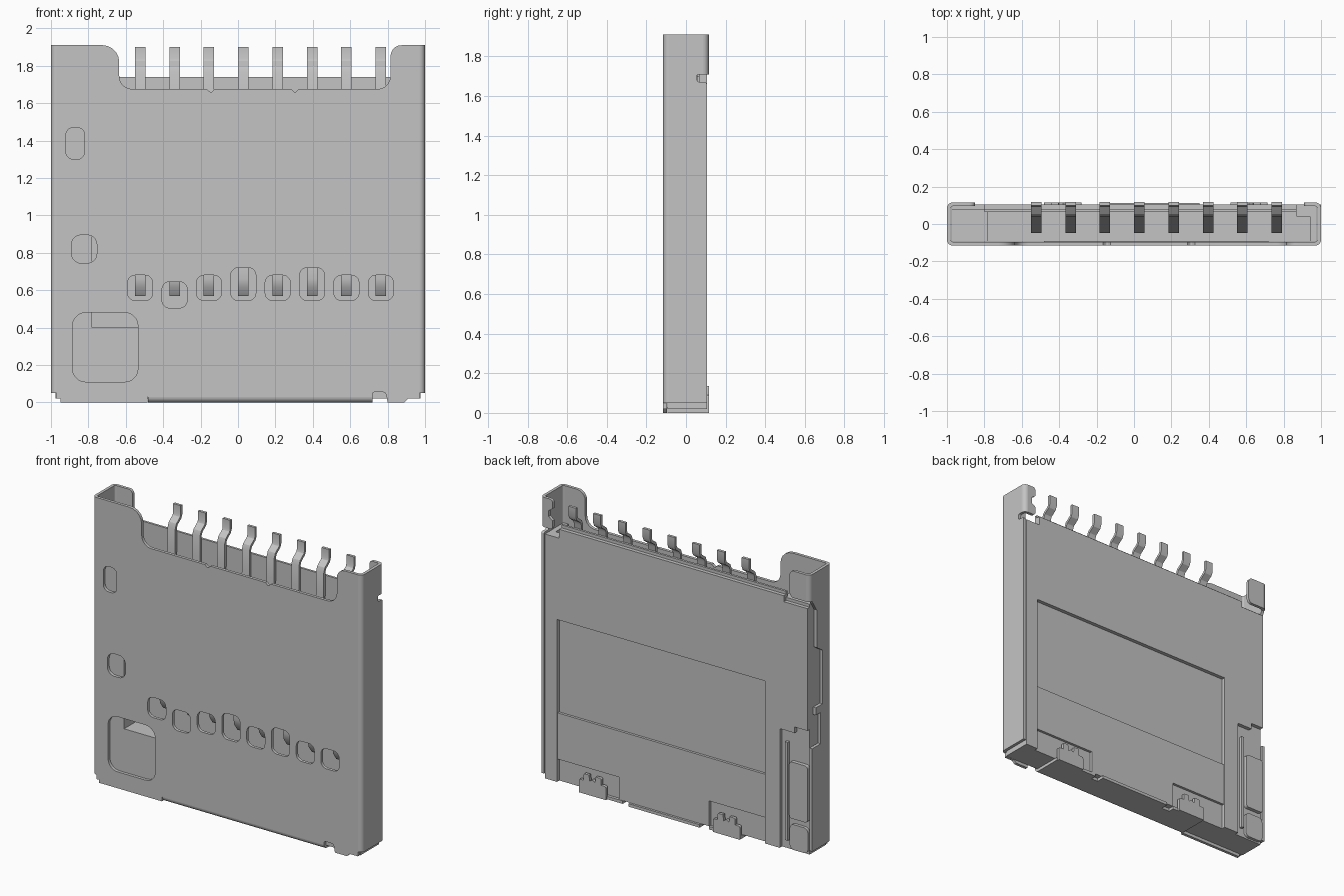
import bpy, bmesh
from math import pi, cos, sin, tan, radians
from mathutils import Vector, Matrix

cube = bpy.data.objects.get("Cube")
if cube:
    bpy.data.objects.remove(cube)

metal = bpy.data.materials.new("light_grey")
metal.use_nodes = True
grey = (0.55, 0.55, 0.55, 1)
metal.diffuse_color = grey
metal.node_tree.nodes["Principled BSDF"].inputs["Base Color"].default_value = grey

parts = []
T = 0.02      # sheet thickness
R = 0.03      # sheet bend radius
TOP = 1.91    # overall height
F = 0.115     # half depth

# Local drawing plane to world, by extrusion axis
AXES = {
    "X": Matrix(((0, 0, 1), (1, 0, 0), (0, 1, 0))),
    "Y": Matrix(((1, 0, 0), (0, 0, -1), (0, 1, 0))),
    "Z": Matrix.Identity(3),
}


def fillet(points, steps=5):
    """Outline from (u, v) or (u, v, radius) corners."""
    out = []
    for i, p in enumerate(points):
        c = Vector(p[:2])
        if len(p) < 3:
            out.append(c)
            continue
        a = (Vector(points[i - 1][:2]) - c).normalized()
        b = (Vector(points[(i + 1) % len(points)][:2]) - c).normalized()
        half = a.angle(b) / 2
        start, end = c + a * p[2] / tan(half), c + b * p[2] / tan(half)
        centre = c + (a + b).normalized() * p[2] / sin(half)
        u, v = start - centre, end - centre
        sweep = u.angle(v)
        for k in range(steps + 1):
            t = k / steps
            out.append(centre + (u * sin((1 - t) * sweep) + v * sin(t * sweep)) / sin(sweep))
    return out


def rect(u0, u1, v0, v1, r=0):
    corners = [(u0, v0), (u1, v0), (u1, v1), (u0, v1)]
    return [c + (r,) for c in corners] if r else corners


def slab(name, loops, lo, hi, axis="Y"):
    """Extrude an outline (first loop) with holes (other loops) from lo to hi."""
    cu = bpy.data.curves.new(name, "CURVE")
    cu.dimensions, cu.fill_mode, cu.extrude = "2D", "BOTH", (hi - lo) / 2
    for loop in loops:
        pts = fillet(loop)
        sp = cu.splines.new("POLY")
        sp.points.add(len(pts) - 1)
        for q, p in zip(sp.points, pts):
            q.co = (p.x, p.y, 0, 1)
        sp.use_cyclic_u = True
    temp = bpy.data.objects.new(name + "_outline", cu)
    bpy.context.scene.collection.objects.link(temp)
    dg = bpy.context.evaluated_depsgraph_get()
    me = bpy.data.meshes.new_from_object(temp.evaluated_get(dg))
    bpy.data.objects.remove(temp)
    mid = (lo + hi) / 2
    shift = Matrix.Translation((0, 0, -mid if axis == "Y" else mid))
    me.transform(AXES[axis].to_4x4() @ shift)
    bm = bmesh.new()
    bm.from_mesh(me)
    bmesh.ops.remove_doubles(bm, verts=bm.verts, dist=1e-5)
    bmesh.ops.recalc_face_normals(bm, faces=bm.faces)
    bm.to_mesh(me)
    bm.free()
    me.materials.clear()
    me.materials.append(metal)
    ob = bpy.data.objects.new(name, me)
    bpy.context.scene.collection.objects.link(ob)
    parts.append(ob)


def bend(name, u, v, start, lo, hi, axis):
    """Quarter-round sheet bend centred on (u, v)."""
    angles = [start + pi / 2 * k / 6 for k in range(7)]
    ring = [(u + R * cos(a), v + R * sin(a)) for a in angles]
    ring += [(u + (R - T) * cos(a), v + (R - T) * sin(a)) for a in reversed(angles)]
    slab(name, [ring], lo, hi, axis)


def ribbon(path, width):
    """Closed outline of a strip that follows a path."""
    pts = [Vector(p) for p in path]
    left, right = [], []
    for i, p in enumerate(pts):
        d = (pts[min(i + 1, len(pts) - 1)] - pts[max(i - 1, 0)]).normalized()
        n = Vector((-d.y, d.x)) * width / 2
        left.append(tuple(p + n))
        right.append(tuple(p - n))
    return left + right[::-1]


# Front cover with raised shoulders, bottom lugs and windows
pitch = 0.1838
columns = [-0.523 + pitch * i for i in range(8)]
cover = [
    (-1 + R, 0.02), (-0.95, 0.02), (-0.95, 0), (-0.485, 0), (-0.485, R), (0.72, R),
    (0.72, 0.055, 0.01), (0.79, 0.055, 0.02), (0.80, 0), (0.89, 0), (0.91, 0.02), (1 - R, 0.02),
    (1 - R, TOP), (0.815, TOP, 0.06), (0.815, 1.675, 0.07),
    (0.325, 1.675), (0.305, 1.655, 0.01), (0.285, 1.675),
    (-0.125, 1.675), (-0.145, 1.655, 0.01), (-0.165, 1.675),
    (-0.635, 1.675, 0.07), (-0.635, TOP, 0.09), (-1 + R, TOP),
]
windows = [rect(-0.92, -0.82, 1.30, 1.47, 0.04), rect(-0.89, -0.755, 0.745, 0.895, 0.05),
           rect(-0.885, -0.535, 0.11, 0.48, 0.07)]
for i, x in enumerate(columns):
    low = 0.505 if i == 1 else 0.545
    high = 0.645 if i == 1 else 0.72 if i in (3, 5) else 0.68
    windows.append(rect(x - 0.067, x + 0.067, low, high, 0.04))
slab("front_cover", [cover] + windows, -F, -F + T)

# Side walls and their bends
bend("left_front_bend", 1 - R, -F + R, -pi / 2, 0.05, TOP, "Z")
bend("right_front_bend", -1 + R, -F + R, pi, 0.05, TOP, "Z")
left_wall = [(-F + R, 0.05), (0.105, 0.05), (0.105, 1.67, 0.01), (0.055, 1.67, 0.015),
             (0.055, 1.71, 0.01), (F - R, 1.71), (F - R, TOP), (-F + R, TOP)]
slab("left_wall", [left_wall], 1 - T, 1, "X")
right_wall = [(-F + R, 0.05), (0.09, 0.05), (0.09, 0.74), (0.0, 0.74), (0.0, 0.95), (0.05, 0.95),
              (0.05, 1.0), (-0.02, 1.0), (-0.02, 1.36), (0.04, 1.40), (0.04, 1.65),
              (F - R, 1.72), (F - R, TOP), (-F + R, TOP)]
slab("right_wall", [right_wall], -1, -1 + T, "X")

# Top corner tabs folded over the back
bend("left_back_bend", 1 - R, F - R, 0, 1.71, TOP, "Z")
bend("right_back_bend", -1 + R, F - R, pi / 2, 1.73, TOP, "Z")
hook = [(1 - R, 1.71), (1 - R, TOP), (0.91, TOP, 0.02), (0.91, 1.85), (0.94, 1.83),
        (0.94, 1.79), (0.91, 1.77), (0.91, 1.71, 0.02)]
slab("left_back_tab", [hook], F - T, F)
slab("right_back_tab", [[(-1 + R, 1.73), (-0.85, 1.73, 0.03), (-0.85, TOP, 0.03), (-1 + R, TOP)]],
     F - T, F)

# Bottom flange with locking tabs
bend("bottom_bend", -F + R, R, pi, -0.48, 0.72, "X")
flange = [(-0.48, -F + R), (0.72, -F + R), (0.72, 0.1), (0.40, 0.1), (0.40, 0.06), (0.35, 0.06),
          (0.35, 0.112), (-0.18, 0.112), (-0.18, 0.06), (-0.24, 0.06), (-0.24, 0.1), (-0.48, 0.1)]
slab("bottom_flange", [flange], 0, T, "Z")
for side, x in (("left", 0.615), ("right", -0.38)):
    shape = [(-0.1, 0), (0.1, 0), (0.1, 0.09, 0.01), (0.065, 0.09), (0.065, 0.135, 0.01),
             (0.025, 0.135), (0.02, 0.095), (0, 0.11), (-0.02, 0.095), (-0.025, 0.135),
             (-0.065, 0.135, 0.01), (-0.065, 0.09), (-0.1, 0.09, 0.01)]
    slab(side + "_lock_tab", [[(x + p[0],) + p[1:] for p in shape]], F - T, F)

# Housing: back wall, raised back frame, stepped lower panel
W = 0.975
slab("housing_back", [[(-W, T), (W, T), (W, 1.66), (0.87, 1.66), (0.87, 1.74), (-0.80, 1.74),
                       (-0.80, 1.70), (-W, 1.70)]], 0.065, 0.08)
frame = [(W, T), (W, 1.66), (0.87, 1.66), (0.87, 1.72), (-0.80, 1.72), (-0.80, 1.68), (-W, 1.68),
         (-W, 0.86), (-0.88, 0.86), (-0.88, 0.82), (-0.77, 0.82), (-0.77, T), (-0.66, T),
         (-0.66, 1.11), (0.885, 1.11), (0.885, T)]
slab("housing_frame", [frame], 0.08, 0.105)
lower = [(-0.66, 0.19), (-0.24, 0.19), (-0.24, T), (0.43, T), (0.43, 0.17), (0.885, 0.17),
         (0.885, 0.48), (-0.66, 0.48)]
slab("housing_lower_panel", [lower], 0.08, 0.097)

# Card cavity rails and end stop
slab("right_rail", [rect(-W, -0.78, T, 1.70)], -0.094, 0.065)
slab("left_rail", [rect(0.94, W, T, 1.66)], -0.094, 0.065)
slab("left_rail_step", [rect(0.87, 0.94, T, 1.66)], 0.04, 0.065)
slab("end_stop", [rect(-0.78, 0.94, T, 0.40)], -0.094, 0.065)

# Eject slider and its spring arm at the back
slab("eject_slider", [rect(-W, -0.84, 0.24, 0.62, 0.02)], 0.08, 0.105)
slab("eject_foot", [rect(-W, -0.84, 0.03, 0.20, 0.03)], 0.08, 0.1)
slab("spring_arm", [rect(-0.825, -0.805, 0.08, 0.74)], 0.08, 0.1)

# Spring contacts with bent solder tails
path = [(0.108, 1.90), (0.108, 1.84), (0.1, 1.82), (0.06, 1.79), (0.05, 1.765), (0.05, 1.62),
        (0.035, 1.5), (-0.035, 0.72), (-0.04, 0.66), (-0.032, 0.62), (0.0, 0.575)]
outline = ribbon(path, 0.018)
for i, x in enumerate(columns):
    slab(f"contact_{i + 1}", [outline], x - 0.028, x + 0.028, "X")

# Smooth the bends, keep the sheet edges sharp
bpy.ops.object.select_all(action="DESELECT")
for ob in parts:
    ob.select_set(True)
bpy.context.view_layer.objects.active = parts[0]
bpy.ops.object.shade_smooth_by_angle(angle=radians(30))
